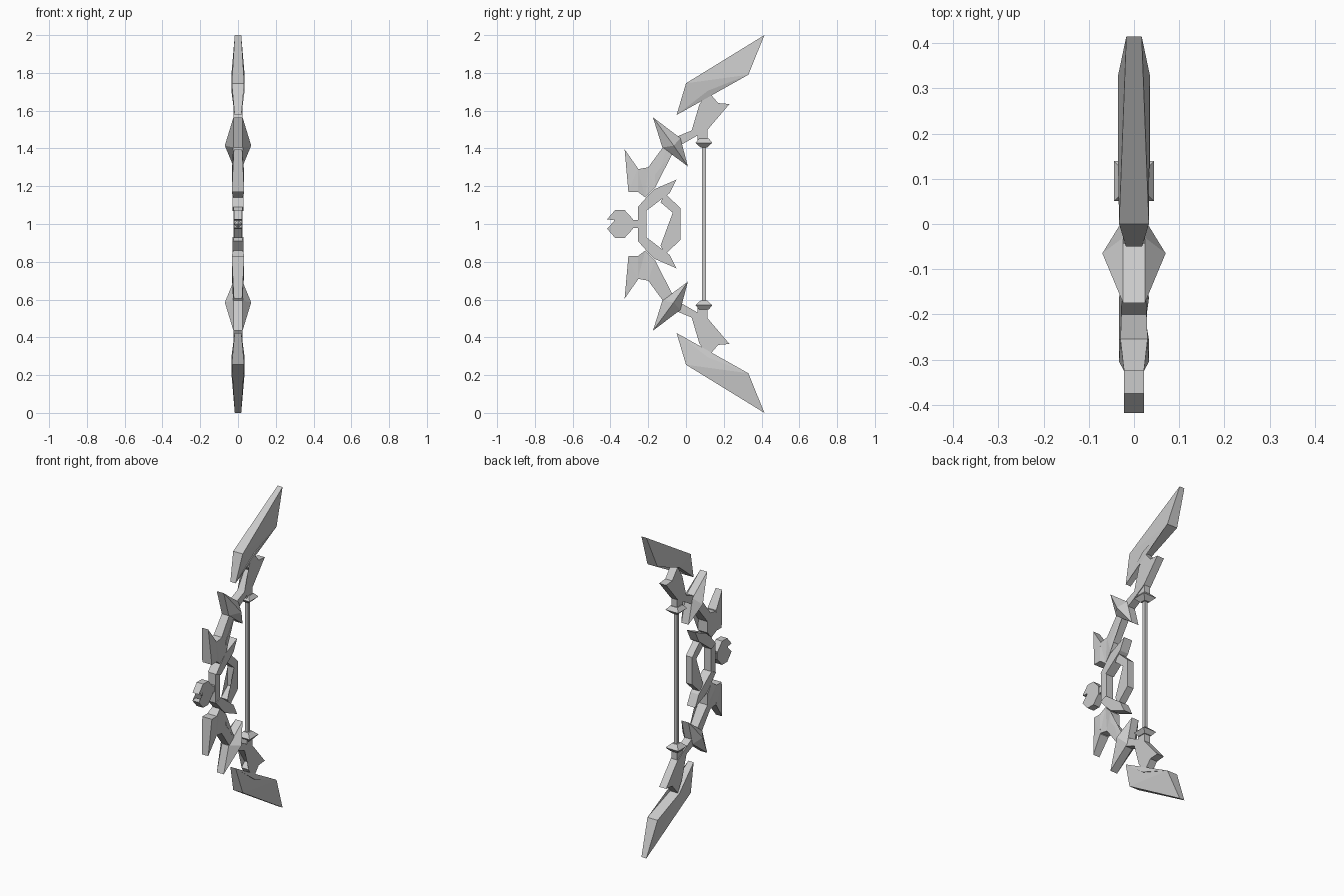
import bpy
import bmesh

cube = bpy.data.objects.get("Cube")
if cube:
    bpy.data.objects.remove(cube, do_unlink=True)

grey = bpy.data.materials.new("plain grey")
grey.use_nodes = True
grey.diffuse_color = (0.6, 0.6, 0.6, 1)
grey.node_tree.nodes["Principled BSDF"].inputs["Base Color"].default_value = (0.6, 0.6, 0.6, 1)


def finish(name, bm):
    bmesh.ops.recalc_face_normals(bm, faces=bm.faces)
    mesh = bpy.data.meshes.new(name)
    bm.to_mesh(mesh)
    bm.free()
    mesh.materials.append(grey)
    obj = bpy.data.objects.new(name, mesh)
    bpy.context.collection.objects.link(obj)


def plate(name, outline, widths=0.024, flip=False, apex=None):
    """Side outline of (y, z) points, thickened along x by a half width per point."""
    bm = bmesh.new()
    n = len(outline)
    if not isinstance(widths, (list, tuple)):
        widths = [widths] * n
    sides = []
    for s in (1, -1):
        sides.append([bm.verts.new((s * w, y, 2 - z if flip else z))
                      for (y, z), w in zip(outline, widths)])
    for i in range(n):
        j = (i + 1) % n
        bm.faces.new((sides[0][i], sides[0][j], sides[1][j], sides[1][i]))
    caps = []
    for s, ring in zip((1, -1), sides):
        if apex:
            x, y, z = apex
            tip = bm.verts.new((s * x, y, 2 - z if flip else z))
            for i in range(n):
                bm.faces.new((ring[i], ring[(i + 1) % n], tip))
        else:
            caps.append(bm.faces.new(ring))
    if caps:
        bmesh.ops.triangulate(bm, faces=caps)
    finish(name, bm)


def stack(name, y, levels, flip=False):
    """Square column from (z, half size) levels."""
    bm = bmesh.new()
    rings = []
    for z, r in levels:
        z = 2 - z if flip else z
        rings.append([bm.verts.new((a * r, y + b * r, z))
                      for a, b in ((1, 1), (-1, 1), (-1, -1), (1, -1))])
    for lo, hi in zip(rings, rings[1:]):
        for i in range(4):
            j = (i + 1) % 4
            bm.faces.new((lo[i], lo[j], hi[j], hi[i]))
    bm.faces.new(rings[0])
    bm.faces.new(rings[-1])
    finish(name, bm)


# Mirrored upper and lower limbs
for side, flip in (("upper", False), ("lower", True)):
    plate(side + "_tip_blade",
          [(-.05, 1.577), (0, 1.745), (.415, 2), (.33, 1.79), (.115, 1.705)],
          [.018, .033, .017, .035, .035], flip)
    plate(side + "_arm",
          [(.115, 1.705), (.17, 1.64), (.23, 1.635), (.115, 1.5), (.02, 1.445),
           (-.06, 1.4), (-.08, 1.45), (.03, 1.495), (.1, 1.6), (.07, 1.63)],
          .024, flip)
    plate(side + "_limb",
          [(-.215, 1.14), (-.255, 1.17), (-.255, 1.29), (-.2, 1.3), (-.09, 1.45),
           (-.03, 1.44), (-.06, 1.395), (-.165, 1.26), (-.165, 1.19)],
          [.026, .033, .03, .028, .024, .024, .024, .033, .033], flip)
    plate(side + "_front_spike",
          [(-.325, 1.395), (-.255, 1.295), (-.255, 1.17), (-.305, 1.17)],
          [.022, .03, .033, .033], flip)
    plate(side + "_diamond_guard",
          [(-.175, 1.565), (-.03, 1.455), (.01, 1.305), (-.125, 1.405)],
          .024, flip, apex=(.07, -.065, 1.415))
    plate(side + "_grip_wing",
          [(-.255, 1.09), (-.21, 1.14), (-.165, 1.185), (-.05, 1.235),
           (-.085, 1.165), (-.21, 1.07)], .029, flip)
    plate(side + "_string_mount",
          [(.06, 1.44), (.06, 1.53), (.115, 1.53), (.115, 1.44)], .02, flip)
    stack(side + "_string_collar", .095,
          [(1.405, .018), (1.43, .044), (1.453, .025)], flip)

# Bow string
stack("string", .095, [(.59, .01), (1.41, .01)])

# Grip bar and the angular hand guard behind it
plate("grip_bar", [(-.255, .91), (-.255, 1.09), (-.21, 1.07), (-.21, .93)], .024)
guard_outer = [(-.11, 1.16), (-.03, 1.085)]
guard_inner = [(-.07, 1.06), (-.135, 1.115)]


def both_halves(points):
    return points + [(y, 2 - z) for y, z in reversed(points)]


plate("hand_guard", both_halves(guard_outer)
      + [(y, 2 - z) for y, z in reversed(guard_inner)] + guard_inner, .022)

# Open ring on the front with a floating gem
ring_outer = [(-.418, 1.025), (-.375, 1.074), (-.325, 1.074), (-.28, 1.025)]
ring_inner = [(-.31, 1.018), (-.335, 1.042), (-.365, 1.042), (-.385, 1.02)]
plate("front_ring", both_halves(ring_outer)
      + [(y, 2 - z) for y, z in reversed(ring_inner)] + ring_inner, .022)
plate("ring_stub", [(-.29, .98), (-.29, 1.02), (-.25, 1.02), (-.25, .98)], .018)
plate("ring_gem", [(-.372, 1), (-.35, 1.022), (-.328, 1), (-.35, .978)],
      .001, apex=(.022, -.35, 1))
